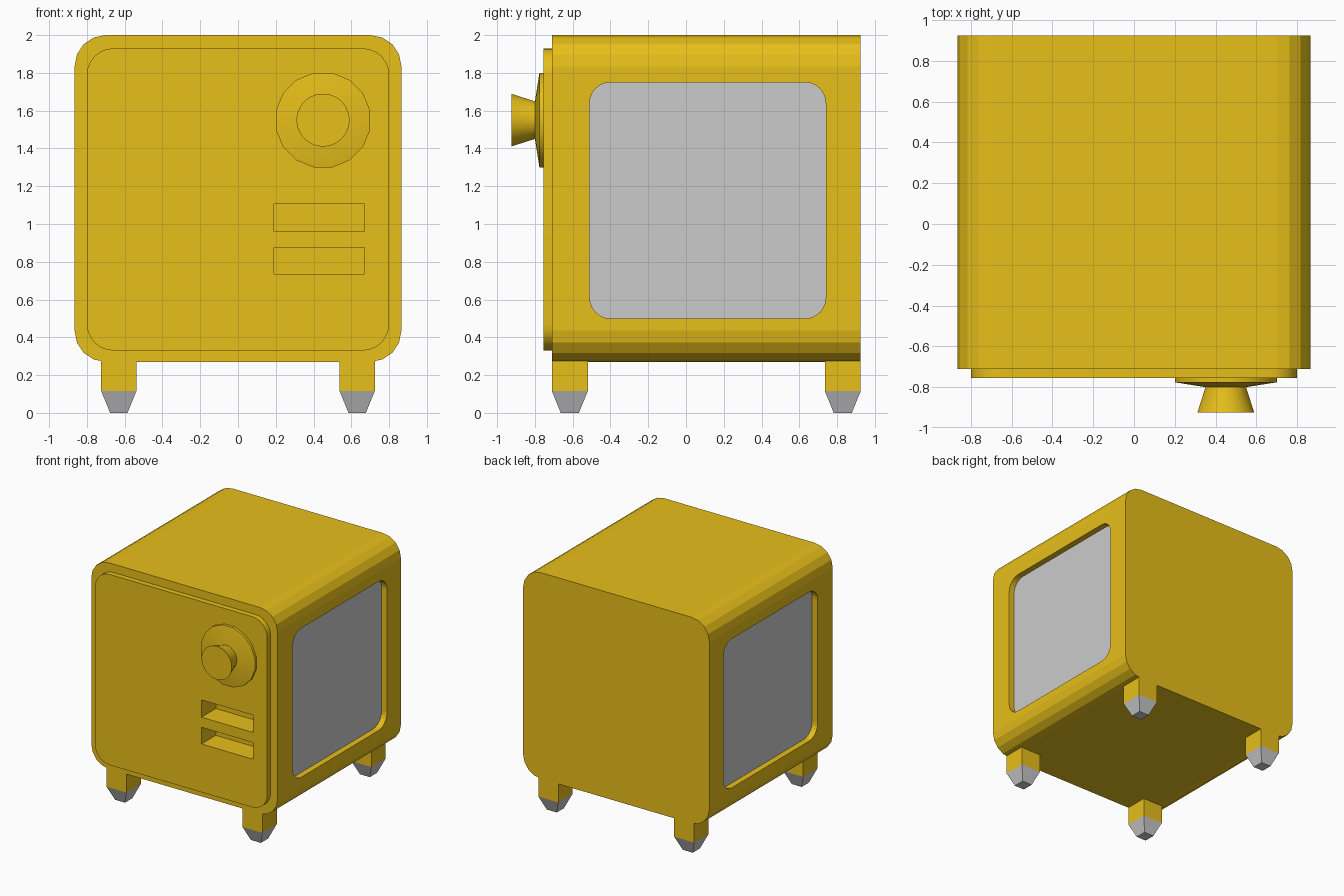
import bpy, bmesh
from math import sin, cos, pi, radians

if "Cube" in bpy.data.objects:
    bpy.data.objects.remove(bpy.data.objects["Cube"])

gold = bpy.data.materials.new("gold")
gold.diffuse_color = (0.8, 0.52, 0.01, 1)
gold.use_nodes = True
gold.node_tree.nodes["Principled BSDF"].inputs["Base Color"].default_value = gold.diffuse_color


def finish(name, bm, mat=None, smooth=False):
    bmesh.ops.recalc_face_normals(bm, faces=bm.faces)
    me = bpy.data.meshes.new(name)
    bm.to_mesh(me)
    bm.free()
    ob = bpy.data.objects.new(name, me)
    bpy.context.collection.objects.link(ob)
    if mat:
        me.materials.append(mat)
    if smooth:
        smooth_by_angle(ob)
    return ob


def activate(ob):
    bpy.ops.object.select_all(action='DESELECT')
    ob.select_set(True)
    bpy.context.view_layer.objects.active = ob


def smooth_by_angle(ob):
    activate(ob)
    bpy.ops.object.shade_smooth_by_angle(angle=radians(35))


def rounded_rect(u0, u1, v0, v1, r, seg):
    if r == 0:
        return [(u1, v1), (u0, v1), (u0, v0), (u1, v0)]
    pts = []
    centres = [(u1 - r, v1 - r), (u0 + r, v1 - r), (u0 + r, v0 + r), (u1 - r, v0 + r)]
    for k, (cu, cv) in enumerate(centres):
        for i in range(seg + 1):
            a = (k + i / seg) * pi / 2
            pts.append((cu + r * cos(a), cv + r * sin(a)))
    return pts


def loft(name, rings, mat=None, smooth=False):
    """Closed solid through matching rings of 3D points."""
    bm = bmesh.new()
    loops = [[bm.verts.new(p) for p in ring] for ring in rings]
    n = len(loops[0])
    for a, b in zip(loops, loops[1:]):
        for i in range(n):
            j = (i + 1) % n
            bm.faces.new((a[i], a[j], b[j], b[i]))
    bm.faces.new(loops[0])
    bm.faces.new(loops[-1])
    return finish(name, bm, mat, smooth)


def prism(name, axis, w0, w1, rect, r=0, seg=1, mat=None):
    pts = rounded_rect(*rect, r, seg)
    place = (lambda u, v, w: (w, u, v)) if axis == 'x' else (lambda u, v, w: (u, w, v))
    return loft(name, [[place(u, v, w) for u, v in pts] for w in (w0, w1)], mat)


def lathe(name, profile, sides, cx, cz, mat):
    rings = [[(cx + r * cos((i + .5) * 2 * pi / sides), y,
               cz + r * sin((i + .5) * 2 * pi / sides)) for i in range(sides)]
             for r, y in profile]
    return loft(name, rings, mat, True)


def cut(ob, cutters):
    activate(ob)
    for c in cutters:
        m = ob.modifiers.new("cut", 'BOOLEAN')
        m.operation, m.solver, m.object = 'DIFFERENCE', 'EXACT', c
        bpy.ops.object.modifier_apply(modifier=m.name)


# Cabinet shell and raised front panel
body = prism("cabinet_body", 'y', -0.71, 0.925, (-0.865, 0.865, 0.27, 2.0), 0.165, 4, gold)
panel = prism("front_panel", 'y', -0.755, -0.70, (-0.80, 0.80, 0.33, 1.93), 0.14, 6, gold)

# Two deep slots on the front, leaving a bar between them
slots = [prism("slot_cutter", 'y', -1.0, -0.565, (0.19, 0.67, z0, z1))
         for z0, z1 in ((0.735, 0.875), (0.96, 1.105))]

# Side recesses
side = (-0.51, 0.74, 0.50, 1.75)
recesses = [prism("recess_cutter", 'x', s * 0.805, s * 1.0, side, 0.11, 6) for s in (-1, 1)]

cut(body, slots + recesses)
cut(panel, slots)
smooth_by_angle(panel)
for c in slots + recesses:
    bpy.data.objects.remove(c)

# Grey side panels sitting in the recesses
for s, label in ((-1, "left"), (1, "right")):
    prism(label + "_side_panel", 'x', s * 0.80, s * 0.815, side, 0.11, 6)

# Dial: wide shallow base with a flared knob
lathe("dial_base", [(0.255, -0.74), (0.255, -0.776), (0.10, -0.80)], 16, 0.45, 1.55, gold)
lathe("dial_knob", [(0.098, -0.77), (0.10, -0.80), (0.14, -0.925)], 32, 0.45, 1.55, gold)

# Four legs with tapered grey feet
for sx, lx in ((-1, "left"), (1, "right")):
    for y0, y1, ly in ((-0.71, -0.52, "front"), (0.735, 0.925, "back")):
        x0, x1 = sorted((sx * 0.538, sx * 0.724))

        def ring(z, inset=0):
            return [(x, y, z) for x, y in rounded_rect(
                x0 + inset, x1 - inset, y0 + inset, y1 - inset, 0, 1)]

        loft(f"{ly}_{lx}_leg", [ring(0.115), ring(0.29)], gold)
        loft(f"{ly}_{lx}_foot", [ring(0, 0.047), ring(0.115)])
